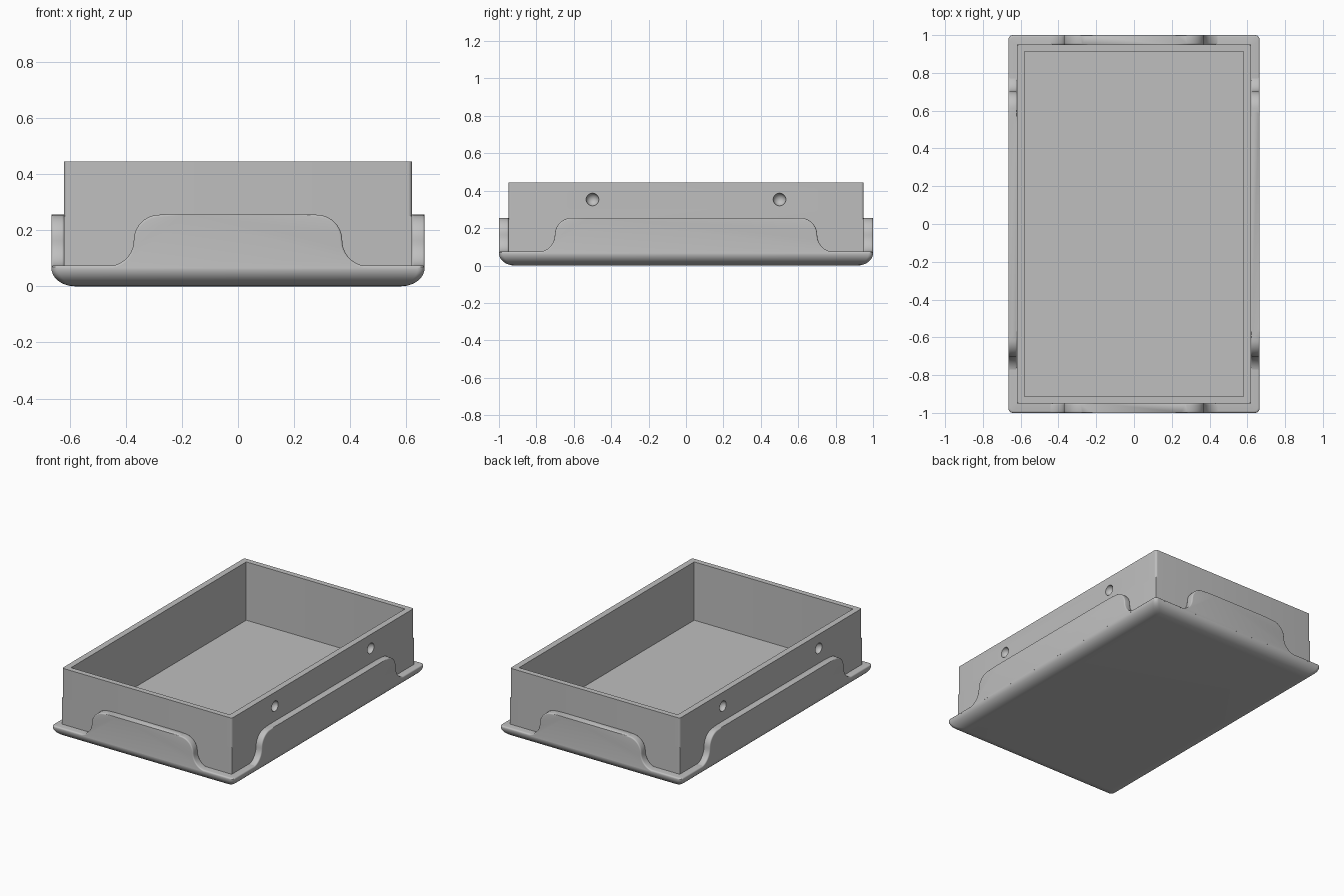
import bpy, bmesh, math
from mathutils import Vector, Matrix

if "Cube" in bpy.data.objects:
    bpy.data.objects.remove(bpy.data.objects["Cube"])

HX, HY = 0.665, 1.0      # outer half sizes of the base
BX, BY = 0.62, 0.95      # outer half sizes of the box
LOW, HIGH = 0.072, 0.255  # skirt heights

grey = bpy.data.materials.new("plain grey")
grey.use_nodes = True
colour = (0.52, 0.52, 0.52, 1)
grey.diffuse_color = colour
grey.node_tree.nodes["Principled BSDF"].inputs["Base Color"].default_value = colour


def finish(bm, name):
    bmesh.ops.recalc_face_normals(bm, faces=bm.faces)
    mesh = bpy.data.meshes.new(name)
    bm.to_mesh(mesh)
    bm.free()
    ob = bpy.data.objects.new(name, mesh)
    bpy.context.collection.objects.link(ob)
    mesh.materials.append(grey)
    return ob


def smooth(ob):
    bpy.ops.object.select_all(action='DESELECT')
    ob.select_set(True)
    bpy.context.view_layer.objects.active = ob
    bpy.ops.object.shade_smooth_by_angle(angle=math.radians(35))


def rounded_loft(name, rings, steps=6):
    """Stack rounded rectangles (half x, half y, corner radius, z), capped."""
    bm = bmesh.new()
    loops = []
    for hx, hy, r, z in rings:
        loop = []
        for k, (sx, sy) in enumerate([(1, 1), (-1, 1), (-1, -1), (1, -1)]):
            for i in range(steps + 1):
                a = math.pi / 2 * (k + i / steps)
                loop.append(bm.verts.new((sx * (hx - r) + r * math.cos(a),
                                          sy * (hy - r) + r * math.sin(a), z)))
        loops.append(loop)
    n = len(loops[0])
    for a, b in zip(loops, loops[1:]):
        for i in range(n):
            j = (i + 1) % n
            bm.faces.new((a[i], a[j], b[j], b[i]))
    bm.faces.new(loops[0])
    bm.faces.new(loops[-1])
    return finish(bm, name)


# Base tray with a rounded underside and a softened rim
rings = []
for i in range(11):
    a = math.pi / 2 * i / 10
    inset = 0.085 * (1 - math.sin(a))
    rings.append((HX - inset, HY - inset, 0.025, 0.065 * (1 - math.cos(a))))
for i in range(1, 5):
    a = math.pi / 2 * i / 4
    inset = 0.01 * (1 - math.cos(a))
    rings.append((HX - inset, HY - inset, 0.022, 0.065 + 0.01 * math.sin(a)))
rings += [(BX - 0.01, BY - 0.01, 0.005, 0.075), (BX - 0.01, BY - 0.01, 0.005, 0.04)]
smooth(rounded_loft("base_tray", rings))

# Open box: square corners low down, slightly rounded above
sharp, soft = 0.0005, 0.014
box = rounded_loft("open_box", [
    (BX, BY, sharp, 0.045), (BX, BY, sharp, 0.25),
    (BX, BY, soft, 0.25), (BX, BY, soft, 0.445),
    (BX - 0.04, BY - 0.036, sharp, 0.445), (BX - 0.04, BY - 0.036, sharp, 0.06)])

# Round dimples in both long sides
bm = bmesh.new()
for sx in (-1, 1):
    for sy in (-1, 1):
        bmesh.ops.create_uvsphere(bm, u_segments=24, v_segments=16, radius=0.034,
                                  matrix=Matrix.Translation((sx * BX, sy * 0.5, 0.353)))
cutter = finish(bm, "dimple_cutter")
cutter.hide_render = True
cutter.hide_set(True)
cut = box.modifiers.new("dimples", 'BOOLEAN')
cut.object = cutter
cut.solver = 'EXACT'
bpy.context.view_layer.objects.active = box
bpy.ops.object.modifier_apply(modifier=cut.name)
bpy.data.objects.remove(cutter)
smooth(box)


def skirt(name, half_len, flat, thick, matrix):
    """Upright plate with a raised middle and S-curved shoulders."""
    r = (HIGH - LOW) / 2
    side = [(flat + r * math.sin(a), HIGH - r + r * math.cos(a))
            for a in (math.pi / 2 * i / 10 for i in range(11))]
    side += [(flat + 2 * r - r * math.cos(a), LOW + r - r * math.sin(a))
             for a in (math.pi / 2 * i / 10 for i in range(1, 11))]
    side += [(half_len, LOW), (half_len, 0.064)]
    outline = side + [(-x, z) for x, z in reversed(side)]
    bm = bmesh.new()
    face = bm.faces.new([bm.verts.new((x, 0, z)) for x, z in outline])
    out = bmesh.ops.extrude_face_region(bm, geom=[face])
    new = [v for v in out["geom"] if isinstance(v, bmesh.types.BMVert)]
    bmesh.ops.translate(bm, verts=new, vec=(0, thick, 0))
    # Round over the shoulder edges, leaving the raised top flat
    edges = []
    for e in bm.edges:
        a, b = (v.co for v in e.verts)
        mid = (a + b) / 2
        if abs(a.y - b.y) < 1e-5 and flat < abs(mid.x) < half_len - 1e-4 and mid.z > LOW - 1e-4:
            edges.append(e)
    bmesh.ops.bevel(bm, geom=edges, offset=0.018, segments=4, profile=0.5,
                    affect='EDGES', clamp_overlap=True)
    bmesh.ops.transform(bm, matrix=matrix, verts=bm.verts)
    smooth(finish(bm, name))


# Skirts on all four sides
for name, angle, reach, half_len, flat, inner in [
        ("front_skirt", 0, HY, HX - 0.025, 0.28, BY),
        ("left_skirt", 90, HX, HY - 0.025, 0.61, BX),
        ("back_skirt", 180, HY, HX - 0.025, 0.28, BY),
        ("right_skirt", 270, HX, HY - 0.025, 0.61, BX)]:
    place = Matrix.Rotation(math.radians(angle), 4, 'Z') @ Matrix.Translation((0, -reach, 0))
    skirt(name, half_len, flat, reach - inner + 0.001, place)
